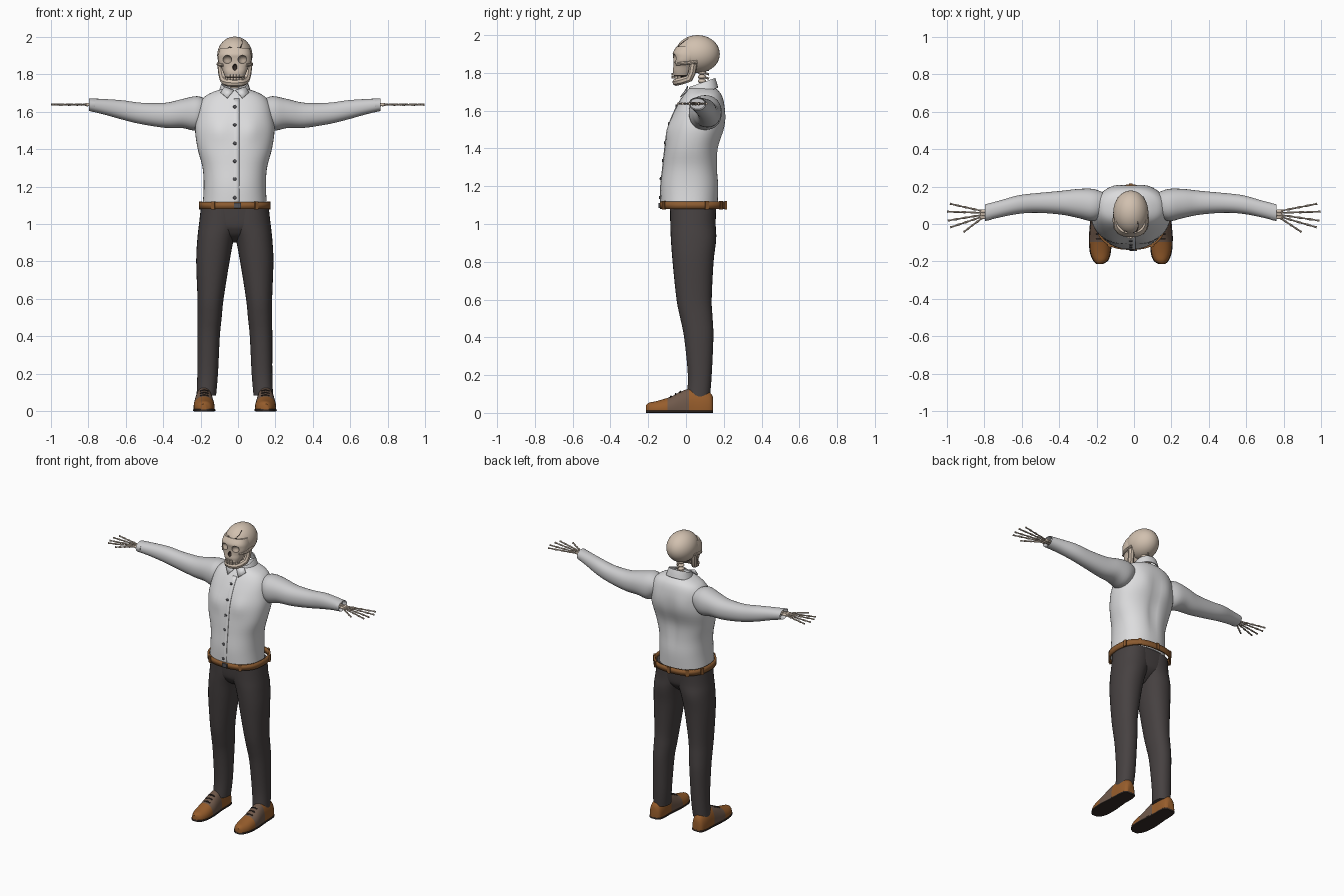
import bpy, bmesh, math
from mathutils import Vector, Matrix

if "Cube" in bpy.data.objects:
    bpy.data.objects.remove(bpy.data.objects["Cube"], do_unlink=True)

X0 = -0.017          # body centre line
SIDES = (("left", 1), ("right", -1))
parts = []


def material(name, *rgb):
    m = bpy.data.materials.new(name)
    m.use_nodes = True
    m.diffuse_color = (*rgb, 1)
    m.node_tree.nodes["Principled BSDF"].inputs["Base Color"].default_value = (*rgb, 1)
    return m


BONE = material("bone", 0.64, 0.53, 0.43)
HOLLOW = material("bone hollow", 0.42, 0.34, 0.27)
SHIRT = material("shirt white", 0.72, 0.72, 0.73)
SLEEVE = material("sleeve pale grey", 0.6, 0.6, 0.61)
CLOTH = material("trouser charcoal", 0.062, 0.053, 0.053)
BELT = material("belt brown", 0.26, 0.105, 0.03)
LEATHER = material("shoe leather", 0.31, 0.11, 0.025)
PANEL = material("shoe panel", 0.16, 0.10, 0.07)
DARK = material("dark brown", 0.035, 0.024, 0.02)
METAL = material("dark metal", 0.09, 0.09, 0.10)


def finish(name, bm, mats, rule=None):
    bmesh.ops.recalc_face_normals(bm, faces=bm.faces)
    if rule:
        for f in bm.faces:
            f.material_index = rule(f.calc_center_median())
    me = bpy.data.meshes.new(name)
    bm.to_mesh(me)
    bm.free()
    for m in mats:
        me.materials.append(m)
    ob = bpy.data.objects.new(name, me)
    bpy.context.collection.objects.link(ob)
    parts.append(ob)
    return ob


def spline(rows, sub):
    out = []
    for i in range(len(rows) - 1):
        quad = [rows[max(0, min(len(rows) - 1, i + k))] for k in (-1, 0, 1, 2)]
        for k in range(sub):
            s = k / sub
            out.append([0.5 * (2 * b + (c - a) * s + (2 * a - 5 * b + 4 * c - d) * s * s
                               + (3 * b - a - 3 * c + d) * s ** 3) for a, b, c, d in zip(*quad)])
    return out + [rows[-1]]


def loft(name, rows, axis, mats, side=1, power=2.2, seg=32, sub=4, cap=True,
         warp=None, rule=None, opening=0):
    """Skin rings given as (position, low a, high a, low b, high b) along an axis."""
    bm = bmesh.new()
    rings = []
    for t, a0, a1, b0, b1 in spline(rows, sub):
        ring = []
        for k in range(seg):
            c, s = math.cos(math.tau * k / seg), math.sin(math.tau * k / seg)
            a = (a0 + a1 + (a1 - a0) * math.copysign(abs(c) ** (2 / power), c)) / 2
            b = (b0 + b1 + (b1 - b0) * math.copysign(abs(s) ** (2 / power), s)) / 2
            v = Vector({"X": (t, a, b), "Y": (a, t, b), "Z": (a, b, t)}[axis])
            if warp:
                warp(v)
            v.x = X0 + side * v.x
            ring.append(bm.verts.new(v))
        rings.append(ring)
    for r, q in zip(rings, rings[1:]):
        for k in range(seg):
            j = (k + 1) % seg
            bm.faces.new((r[k], r[j], q[j], q[k]))
    if cap:
        bm.faces.new(rings[0])
        end = bm.faces.new(rings[-1])
        if opening:
            bmesh.ops.recalc_face_normals(bm, faces=bm.faces)
            bmesh.ops.inset_region(bm, faces=[end], thickness=0.006)
            bmesh.ops.translate(bm, verts=end.verts, vec=(-side * opening, 0, 0))
    return finish(name, bm, mats, rule)


def ball(name, loc, radii, mats, index=0):
    bm = bmesh.new()
    bmesh.ops.create_uvsphere(bm, u_segments=32, v_segments=20, radius=1)
    bmesh.ops.transform(bm, verts=bm.verts, matrix=Matrix.Translation(loc) @ Matrix.Diagonal((*radii, 1)))
    return finish(name, bm, mats, lambda c: index)


def box(name, loc, size, mat, turn=0):
    bm = bmesh.new()
    bmesh.ops.create_cube(bm, size=1, matrix=Matrix.Translation(loc) @ Matrix.Rotation(turn, 4, "Z")
                          @ Matrix.Diagonal((*size, 1)))
    return finish(name, bm, [mat])


def baked(ob):
    bpy.context.view_layer.update()
    return bpy.data.meshes.new_from_object(ob.evaluated_get(bpy.context.evaluated_depsgraph_get()))


def tube(name, paths, radius, mat, knobs=False):
    cu = bpy.data.curves.new(name, "CURVE")
    cu.dimensions, cu.bevel_depth, cu.bevel_resolution, cu.use_fill_caps = "3D", radius, 2, True
    for path in paths:
        sp = cu.splines.new("POLY")
        sp.points.add(len(path) - 1)
        for i, (pt, co) in enumerate(zip(sp.points, path)):
            pt.co = (*co, 1)
            pt.radius = 0.6 if knobs and i % 2 else 1
    tmp = bpy.data.objects.new("path", cu)
    bpy.context.collection.objects.link(tmp)
    me = baked(tmp)
    bpy.data.objects.remove(tmp)
    me.name = name
    me.materials.clear()
    me.materials.append(mat)
    ob = bpy.data.objects.new(name, me)
    bpy.context.collection.objects.link(ob)
    parts.append(ob)


def solidify(ob, thickness):
    mod = ob.modifiers.new("thickness", "SOLIDIFY")
    mod.thickness = thickness


# Shirt body with chest, shoulder blades and spine
def muscles(v):
    def bump(u, z, w, h):
        return math.exp(-((abs(v.x) - u) / w) ** 2 - ((v.z - z) / h) ** 2)
    if v.y < 0.04:
        v.y -= 0.012 * bump(0.085, 1.5, 0.05, 0.06)
    elif v.y > 0.1:
        v.y += 0.008 * bump(0.09, 1.55, 0.05, 0.07) - 0.014 * bump(0, 1.38, 0.03, 0.15)


body = [(1.095, .172, -.135, .168), (1.2, .166, -.135, .173), (1.3, .172, -.124, .168),
        (1.4, .198, -.113, .172), (1.5, .212, -.096, .2), (1.58, .203, -.07, .207),
        (1.64, .188, -.04, .202), (1.68, .16, -.015, .19), (1.705, .115, .004, .172), (1.72, .07, .02, .155)]
torso = loft("shirt_body", [(z, -w, w, a, b) for z, w, a, b in body], "Z", [SHIRT],
             seg=48, power=2.3, warp=muscles)
bpy.context.view_layer.update()


def front(x, z):
    hit, loc, *_ = torso.ray_cast(Vector((x, -1, z)), Vector((0, 1, 0)))
    return loc.y if hit else 0.02


# Placket overlapping to one side, buttons and collar
bm = bmesh.new()
heights = [1.1 + 0.03 * i for i in range(20)]
strip = [[bm.verts.new((X0 + dx, front(X0 + dx, z) + dy, z)) for dx, dy in ((-.02, .004), (0, -.001), (.025, -.003))]
         for z in heights]
for p, q in zip(strip, strip[1:]):
    for k in (0, 1):
        bm.faces.new((p[k], p[k + 1], q[k + 1], q[k]))
solidify(finish("shirt_placket", bm, [SHIRT]), 0.003)
for i, z in enumerate((1.14, 1.24, 1.335, 1.43, 1.53, 1.625)):
    ball(f"button_{i + 1}", (X0, front(X0, z) - 0.003, z), (0.009, 0.005, 0.009), [METAL])


def tilt(v):
    v.z += (v.y - 0.08) * 0.35


collar = loft("collar", [(1.69, -.09, .09, -.004, .17), (1.72, -.08, .08, .008, .163),
                         (1.747, -.071, .071, .018, .155)], "Z", [SHIRT], cap=False, warp=tilt)
solidify(collar, 0.006)
for label, s in SIDES:
    bm = bmesh.new()
    wing = ((0.004, 1.712), (0.055, 1.73), (0.075, 1.7), (0.04, 1.67))
    bm.faces.new([bm.verts.new((X0 + s * u, front(X0 + s * u, z) - 0.008, z)) for u, z in wing])
    solidify(finish(f"{label}_collar_wing", bm, [SHIRT]), 0.005)

# Trouser seat, tapering into the crotch
seat = [(.9, .02, .01, .07), (.935, .07, -.045, .115), (.965, .12, -.068, .142),
        (1.0, .17, -.08, .154), (1.095, .18, -.086, .161)]
loft("trouser_seat", [(z, -w, w, a, b) for z, w, a, b in seat], "Z", [CLOTH], power=2.8)

# Belt with loops and buckle
HW, BY, BD = 0.191, 0.036, 0.174
belt = loft("belt", [(z, -HW, HW, BY - BD, BY + BD) for z in (1.08, 1.118)], "Z", [BELT],
            seg=64, sub=1, power=2.5, cap=False)
solidify(belt, 0.012)
for i, deg in enumerate((20, 55, 90, 125, 160, 238, 302)):
    a = math.radians(deg)
    c, s = (math.copysign(abs(f(a)) ** (2 / 2.5), f(a)) for f in (math.cos, math.sin))
    box(f"belt_loop_{i + 1}", (X0 + HW * c, BY + BD * s, 1.099), (0.012, 0.02, 0.044), BELT,
        math.atan2(s / BD, c / HW))
box("belt_buckle", (X0 + 0.014, BY - BD - 0.002, 1.099), (0.036, 0.01, 0.026), METAL)

# Limbs, built once per side
arm = [(.14, .05, .165, 1.56, 1.66), (.2, .015, .187, 1.5, 1.682), (.28, .032, .187, 1.512, 1.667),
       (.37, .05, .177, 1.513, 1.647), (.5, .06, .165, 1.533, 1.647), (.6, .054, .153, 1.557, 1.66),
       (.7, .035, .125, 1.585, 1.667), (.777, .016, .105, 1.603, 1.67)]
leg = [(.085, .1, .204, .004, .127), (.2, .09, .2, .01, .136), (.4, .08, .2, -.01, .145),
       (.5, .07, .199, -.03, .141), (.6, .06, .199, -.05, .136), (.8, .028, .206, -.071, .146),
       (.92, .004, .2, -.08, .16), (1.0, -.03, .191, -.083, .157), (1.09, -.03, .181, -.085, .16)]
shoe = [(-.213, .152, .18, .04), (-.195, .125, .198, .054), (-.15, .11, .215, .064),
        (-.08, .108, .22, .086), (-.03, .112, .217, .112), (.03, .117, .212, .13),
        (.09, .117, .21, .122), (.13, .124, .202, .105), (.144, .14, .188, .08)]


def flat_base(v):
    v.z = max(v.z, 0.01)


for label, s in SIDES:
    loft(f"{label}_sleeve", arm, "X", [SLEEVE], s, opening=0.03)
    loft(f"{label}_trouser_leg", leg, "Z", [CLOTH], s)
    loft(f"{label}_shoe", [(y, a, b, -h * 0.5, h) for y, a, b, h in shoe], "Y", [LEATHER, PANEL], s,
         warp=flat_base, rule=lambda c: 1 if -0.1 < c.y < 0.01 else 0)
    loft(f"{label}_shoe_sole", [(y, a - .004, b + .004, 0, .013) for y, a, b, h in shoe], "Y", [DARK], s, power=6)
    tube(f"{label}_shoe_laces", [[(X0 + s * (0.163 + d), y, z - abs(d) * 0.25) for d in (-.022, 0, .022)]
                                 for y, z in ((-.08, .088), (-.055, .101), (-.03, .114))], 0.004, DARK)
    # Skeleton hand
    reach = 0.252 if s > 0 else 0.221

    def at(f, y, z=1.637):
        return Vector((X0 + s * (0.76 + reach * f), y, z))
    fingers = []
    for base, f, y in ((.07, .93, .108), (.06, 1, .066), (.048, .98, .018), (.038, .92, -.018), (.03, .6, -.043)):
        a, b = at(0.16, base), at(f, y)
        fingers.append([a.lerp(b, i / 8) for i in range(9)])
    tube(f"{label}_fingers", fingers, 0.0062, BONE, knobs=True)
    for i, y in enumerate((.036, .052, .068)):
        ball(f"{label}_carpal_{i + 1}", at(0.12, y), (0.018, 0.01, 0.009), [BONE])
    tube(f"{label}_forearm_bones", [[at(-.06, y), at(.08, y)] for y in (.046, .066)], 0.009, BONE)

# Skull: cranium and face, with cut sockets and nose
SK = [BONE, HOLLOW, DARK]
cranium = ball("cranium", (X0, 0.061, 1.9), (0.094, 0.118, 0.1), SK)
face = [(1.785, .052, -.066, .02), (1.81, .062, -.07, .035), (1.835, .072, -.067, .045), (1.86, .086, -.066, .06),
        (1.885, .09, -.068, .08), (1.908, .088, -.069, .09), (1.94, .08, -.05, .1)]
face = loft("face", [(z, -w, w, a, b) for z, w, a, b in face], "Z", SK, power=2.5)
cutters = [ball("socket_cutter", (X0 + s * 0.042, -0.07, 1.878), (0.026, 0.03, 0.023), SK, 1) for _, s in SIDES]
cutters.append(ball("nose_cutter", (X0, -0.07, 1.837), (0.012, 0.02, 0.018), SK, 2))
for ob in (cranium, face):
    for c in cutters:
        mod = ob.modifiers.new("cut", "BOOLEAN")
        mod.operation, mod.solver, mod.object = "DIFFERENCE", "EXACT", c
    me = baked(ob)
    ob.modifiers.clear()
    ob.data = me
for c in cutters:
    parts.remove(c)
    bpy.data.objects.remove(c)

# Cheekbones, jaw, teeth and seams
tube("cheekbones", [[(X0 + s * u, y, z) for u, y, z in ((.06, -.05, 1.848), (.083, -.02, 1.85), (.089, .02, 1.853),
                                                       (.084, .06, 1.86))] for _, s in SIDES], 0.009, BONE)
half = ((.074, .04, 1.85), (.068, .032, 1.8), (.06, .018, 1.77), (.048, -.02, 1.758), (.032, -.044, 1.753))
jaw = [(X0 - u, y, z) for u, y, z in half] + [(X0, -.052, 1.751)] + [(X0 + u, y, z) for u, y, z in half[::-1]]
tube("jaw", [jaw], 0.02, BONE)
for row, z in (("upper", 1.792), ("lower", 1.776)):
    for i in range(9):
        a = math.radians((i - 4) * 19)
        box(f"{row}_tooth_{i + 1}", (X0 + 0.046 * math.sin(a), -0.022 - 0.05 * math.cos(a), z),
            (0.0135, 0.009, 0.014), BONE, a)
ball("mouth_gap", (X0, -0.018, 1.784), (0.042, 0.046, 0.01), [DARK])
bpy.context.view_layer.update()
seams = (((-.06, -.06, 1.945), (-.035, -.06, 1.955), (-.01, -.06, 1.94), (.015, -.06, 1.945), (.04, -.06, 1.953),
          (.06, -.06, 1.94)), ((.04, -.05, 1.953), (.045, -.02, 1.97), (.04, .01, 1.99)))
tube("skull_seams", [[cranium.closest_point_on_mesh(Vector((X0 + u, y, z)))[1] for u, y, z in seam]
                     for seam in seams], 0.0022, DARK)

# Neck bones
for i in range(6):
    z = 1.71 + 0.023 * i
    ball(f"neck_bone_{i + 1}", (X0, 0.085, z), (0.026, 0.022, 0.013), [BONE])
    tube(f"neck_spine_{i + 1}", [[(X0, 0.09, z), (X0, 0.122, z - 0.01)]], 0.006, BONE)

# Smooth shading with sharp creases kept
bpy.ops.object.select_all(action="DESELECT")
for ob in parts:
    ob.select_set(True)
bpy.context.view_layer.objects.active = torso
bpy.ops.object.shade_smooth_by_angle(angle=math.radians(40))
